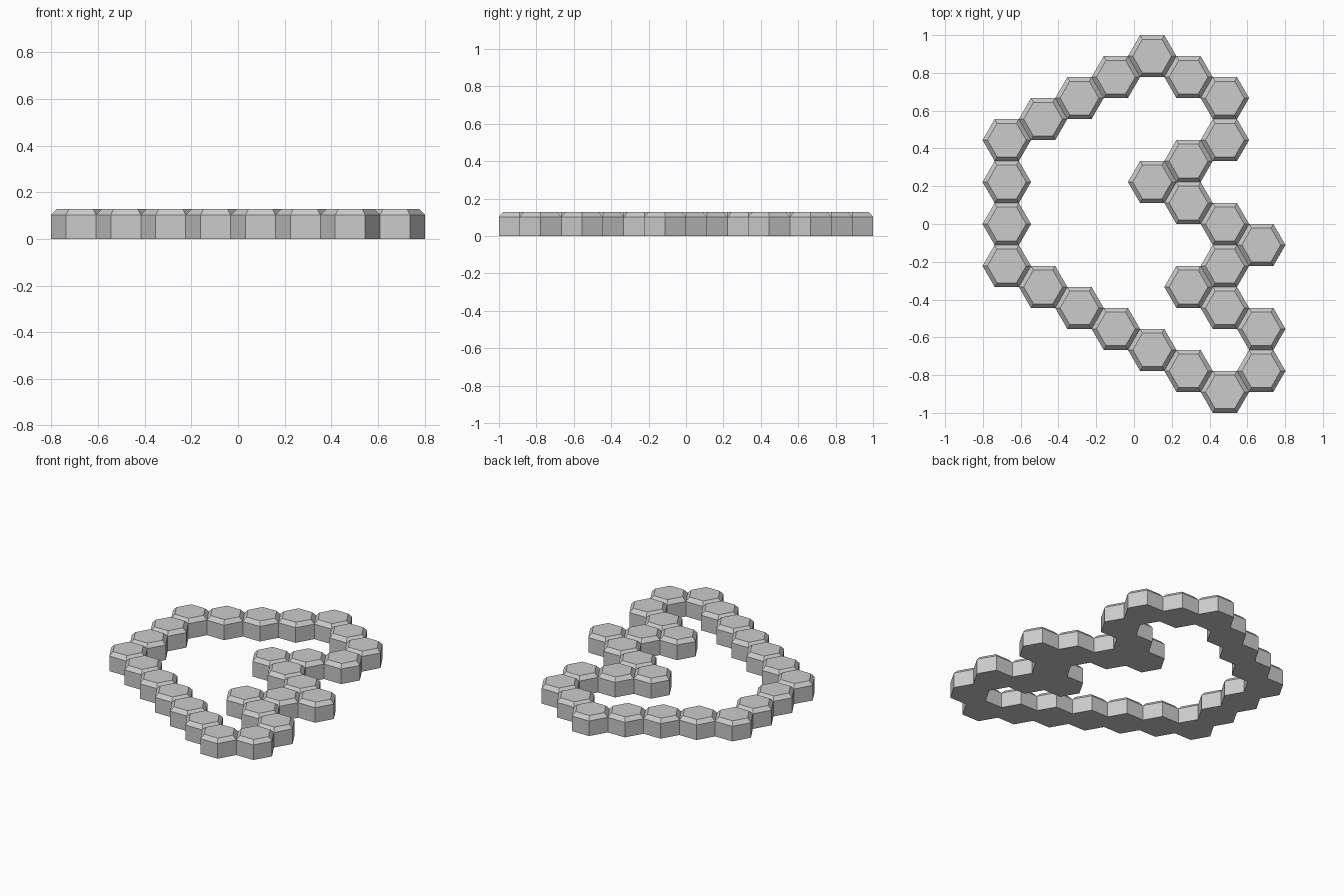
import bpy, bmesh, math

if "Cube" in bpy.data.objects:
    bpy.data.objects.remove(bpy.data.objects["Cube"])

H = 1 / 9                     # half the height of one tile (flat to centre)
R = H * 2 / math.sqrt(3)      # tile corner radius

# Shared tile shape: hexagonal prism with a chamfered top
mesh = bpy.data.meshes.new("hex_tile")
bm = bmesh.new()
rings = []
for radius, z in ((R, 0), (R, 0.8 * R), (0.8 * R, R)):
    rings.append([bm.verts.new((radius * math.cos(i * math.pi / 3),
                                radius * math.sin(i * math.pi / 3), z))
                  for i in range(6)])
bm.faces.new(rings[0][::-1])
bm.faces.new(rings[2])
for low, high in zip(rings, rings[1:]):
    for i in range(6):
        j = (i + 1) % 6
        bm.faces.new((low[i], low[j], high[j], high[i]))
bm.normal_update()
bm.to_mesh(mesh)
bm.free()

# Tile rows in each column, counted in half tiles from the centre line
columns = [
    (4, 2, 0, -2),
    (5, -3),
    (6, -4),
    (7, -5),
    (8, 2, -6),
    (7, 3, 1, -3, -7),
    (6, 4, 0, -2, -4, -8),
    (-1, -5, -7),
]

# Closed path of tiles
for c, rows in enumerate(columns):
    for n, row in enumerate(rows):
        tile = bpy.data.objects.new(f"path_tile_{c}_{n}", mesh)
        tile.location = ((c - 3.5) * 1.5 * R, row * H, 0)
        bpy.context.collection.objects.link(tile)
